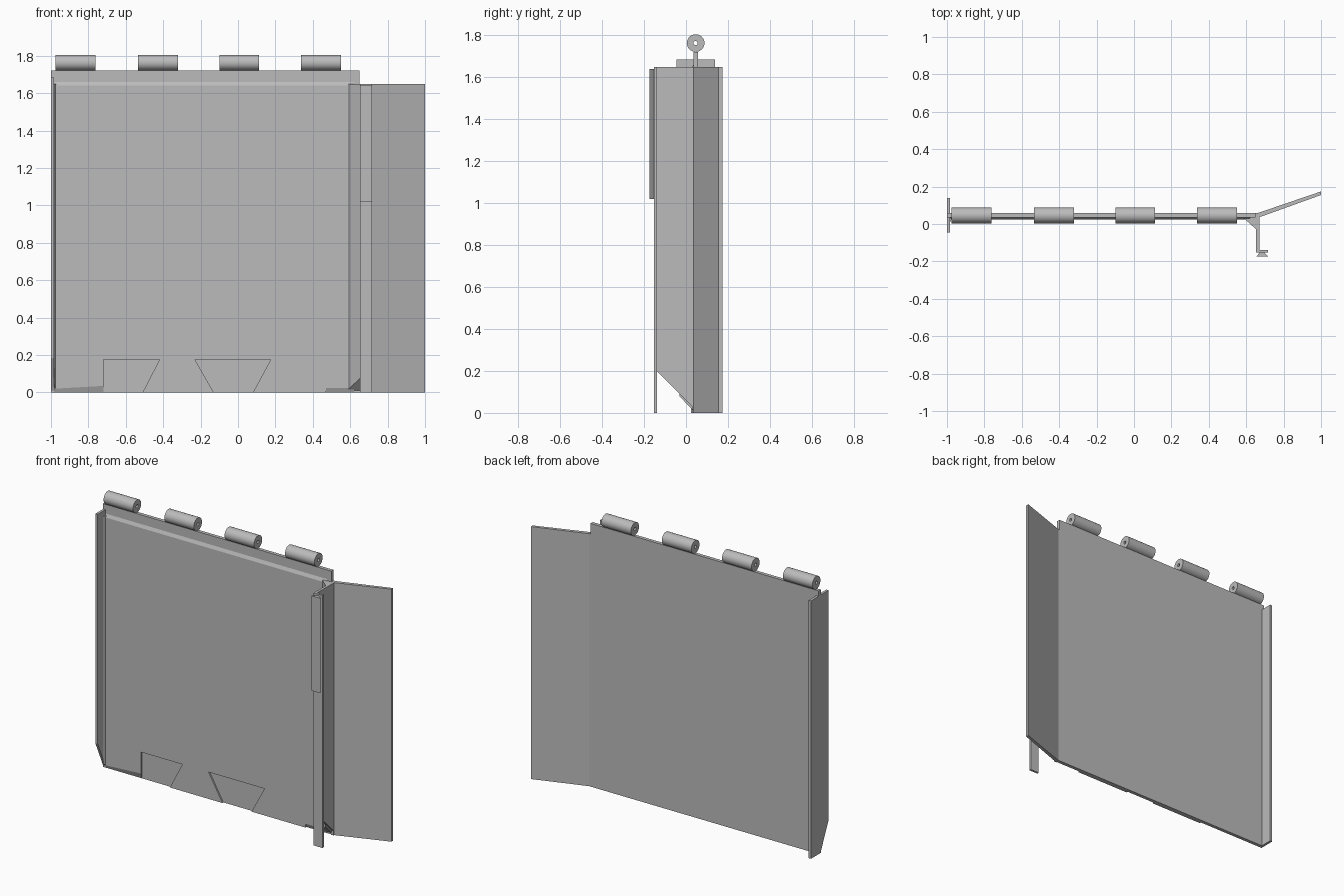
import bpy
import bmesh
import math
from mathutils import Matrix, Vector

if "Cube" in bpy.data.objects:
    bpy.data.objects.remove(bpy.data.objects["Cube"], do_unlink=True)

grey = bpy.data.materials.new("plain grey")
grey.use_nodes = True
colour = (0.5, 0.5, 0.5, 1)
grey.diffuse_color = colour
grey.node_tree.nodes["Principled BSDF"].inputs["Base Color"].default_value = colour

HEIGHT = 1.65          # height of the side parts
FACE = 0.035           # front of the backing sheet


def finish(name, bm):
    bmesh.ops.recalc_face_normals(bm, faces=bm.faces)
    mesh = bpy.data.meshes.new(name)
    bm.to_mesh(mesh)
    bm.free()
    mesh.materials.append(grey)
    obj = bpy.data.objects.new(name, mesh)
    bpy.context.collection.objects.link(obj)
    return obj


def loft(name, first, second):
    """Solid between two matching outlines."""
    bm = bmesh.new()
    a = [bm.verts.new(p) for p in first]
    b = [bm.verts.new(p) for p in second]
    bm.faces.new(a)
    bm.faces.new(b)
    for i in range(len(a)):
        j = (i + 1) % len(a)
        bm.faces.new((a[i], a[j], b[j], b[i]))
    return finish(name, bm)


def column(name, plan, low=lambda y: 0, high=HEIGHT):
    """Upright solid from an x, y plan."""
    return loft(name, [(x, y, low(y)) for x, y in plan],
                [(x, y, high) for x, y in plan])


def fin(name, side, x0, x1):
    """Plate across x from a y, z outline."""
    return loft(name, [(x0, y, z) for y, z in side],
                [(x1, y, z) for y, z in side])


def slope(y):
    return max(0, FACE - y) * 1.05 + 0.01


def box(name, x0, x1, y0, y1, z0, z1):
    return column(name, [(x0, y0), (x1, y0), (x1, y1), (x0, y1)],
                  lambda y: z0, z1)


# Backing sheet of the door
box("back_panel", -1, 0.65, FACE, 0.058, 0, 1.72)

# Front skin with two notches and tapered lower corners
outline = [(-0.98, 1.64), (-0.98, 0.02), (-0.72, 0.035), (-0.72, 0.175),
           (-0.42, 0.175), (-0.51, 0), (-0.13, 0), (-0.23, 0.175),
           (0.175, 0.175), (0.08, 0), (0.47, 0), (0.47, 0.025),
           (0.62, 0.025), (0.62, 1.64)]


def rear(z):
    if z > 1:
        return z + 0.02
    return 0.003 if 0 < z < 0.1 else z


loft("front_skin", [(x, 0.025, z) for x, z in outline],
     [(x, FACE, rear(z)) for x, z in outline])

# Edge flange with its slanted lower corner
fin("edge_flange", [(-0.045, 1.685), (-0.045, 0.185), (FACE, 0.01),
                    (FACE, 0), (0.138, 0), (0.138, 1.685)], -1, -0.983)
column("edge_fillet", [(-0.983, FACE), (-0.97, FACE), (-0.983, 0.01)], slope)

# Side wall, corner gusset and front lip
fin("side_wall", [(-0.14, HEIGHT), (-0.14, 0.2), (0.03, 0.03),
                  (0.03, 0), (0.055, 0), (0.055, HEIGHT)], 0.653, 0.67)
column("corner_gusset", [(0.583, FACE), (0.655, FACE), (0.655, -0.03)], slope)
box("front_lip", 0.653, 0.717, -0.152, -0.138, 0, HEIGHT)

# Tapered seal pad on the lip
column("seal_pad", [(0.653, -0.174), (0.717, -0.174),
                    (0.697, -0.152), (0.673, -0.152)],
       lambda y: 1.02, 1.64)

# Angled wing
column("wing", [(0.645, 0.058), (0.645, FACE), (0.67, 0.036),
                (1, 0.155), (1, 0.174), (0.66, 0.058)])

# Hinge barrels: hollow tubes spun around x
for n, x in enumerate((-0.975, -0.535, -0.1, 0.337)):
    bm = bmesh.new()
    ends = [(x, 0.01), (x + 0.213, 0.01), (x + 0.213, 0.042), (x, 0.042)]
    ring = [bm.verts.new((px, 0.046, 1.763 + r)) for px, r in ends]
    edges = [bm.edges.new((ring[i], ring[(i + 1) % 4])) for i in range(4)]
    bmesh.ops.spin(bm, geom=ring + edges, cent=(0, 0.046, 1.763),
                   axis=(1, 0, 0), angle=math.tau, steps=32)
    bmesh.ops.remove_doubles(bm, verts=bm.verts, dist=0.0005)
    tube = finish(f"hinge_barrel_{n + 1}", bm)
    bpy.ops.object.select_all(action="DESELECT")
    tube.select_set(True)
    bpy.context.view_layer.objects.active = tube
    bpy.ops.object.shade_smooth_by_angle(angle=math.radians(35))
